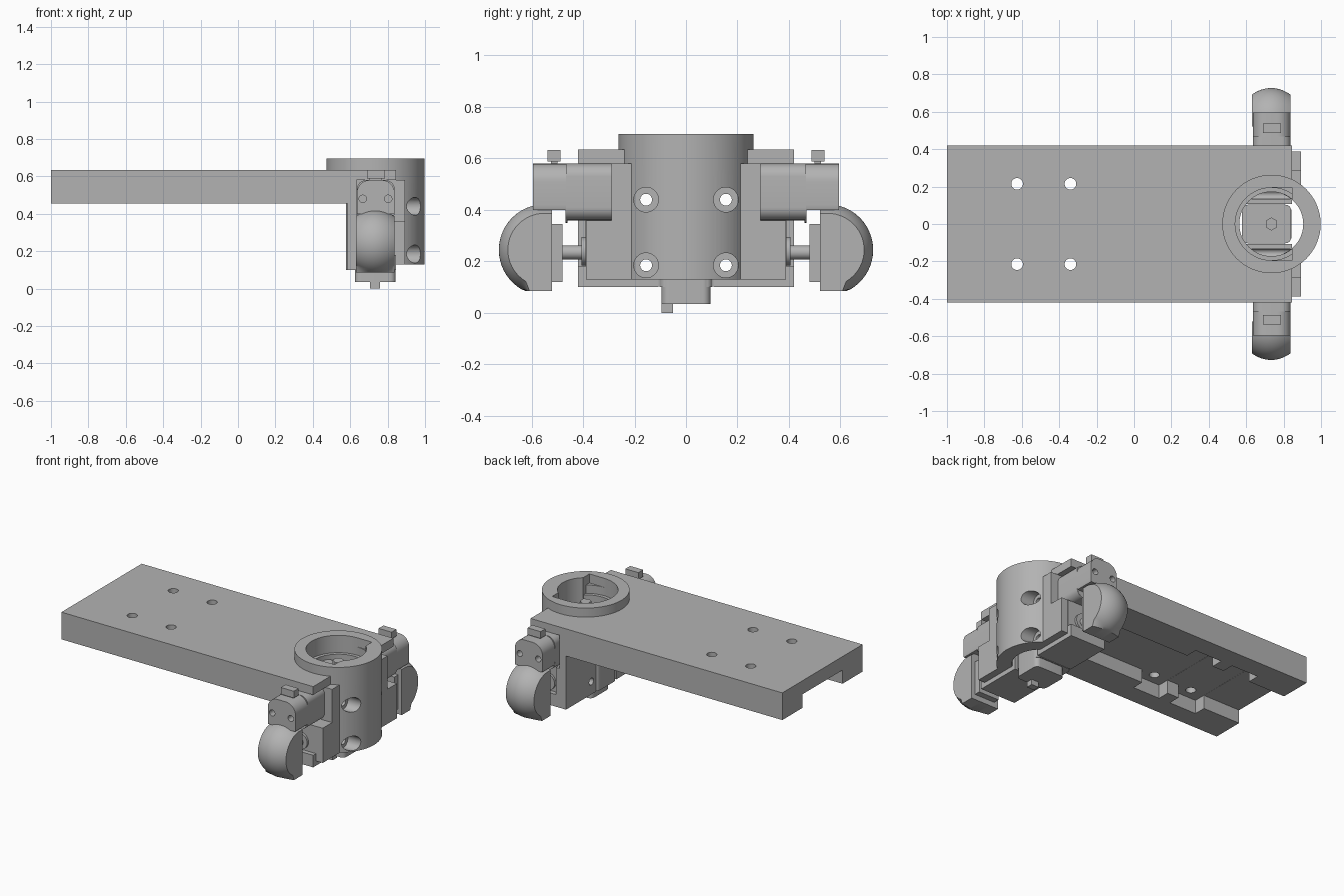
import bpy, bmesh, math
from mathutils import Matrix, Vector

cube = bpy.data.objects.get("Cube")
if cube:
    bpy.data.objects.remove(cube)

grey = bpy.data.materials.new("plain grey")
grey.use_nodes = True
GREY = (0.45, 0.45, 0.45, 1)
grey.diffuse_color = GREY
grey.node_tree.nodes["Principled BSDF"].inputs["Base Color"].default_value = GREY

AXIS_X = 0.735          # vertical axis of the column
parts = []


def finish(name, bm):
    bmesh.ops.recalc_face_normals(bm, faces=bm.faces)
    mesh = bpy.data.meshes.new(name)
    bm.to_mesh(mesh)
    bm.free()
    mesh.materials.append(grey)
    obj = bpy.data.objects.new(name, mesh)
    bpy.context.scene.collection.objects.link(obj)
    parts.append(obj)
    return obj


def box(name, x, y, z, radius=0, along=None):
    """Box from ranges; edges parallel to one axis can be rounded."""
    bm = bmesh.new()
    bmesh.ops.create_cube(bm, size=1)
    for v in bm.verts:
        for i, (a, b) in enumerate((x, y, z)):
            v.co[i] = (a + b) / 2 + v.co[i] * abs(b - a)
    if radius:
        edges = [e for e in bm.edges
                 if abs((e.verts[0].co - e.verts[1].co).normalized()[along]) > 0.9]
        bmesh.ops.bevel(bm, geom=edges, offset=radius, segments=8,
                        profile=0.5, affect='EDGES')
    return finish(name, bm)


def rod(name, start, end, radius, segments=32):
    a, b = Vector(start), Vector(end)
    bm = bmesh.new()
    turn = (b - a).to_track_quat('Z', 'Y').to_matrix().to_4x4()
    bmesh.ops.create_cone(bm, cap_ends=True, segments=segments, radius1=radius,
                          radius2=radius, depth=(b - a).length,
                          matrix=Matrix.Translation((a + b) / 2) @ turn)
    return finish(name, bm)


def cut(obj, cutters):
    """Subtract the cutters, bake the result and discard them."""
    for c in cutters:
        c.hide_render = True
        mod = obj.modifiers.new("cut", 'BOOLEAN')
        mod.operation, mod.solver, mod.object = 'DIFFERENCE', 'EXACT', c
    bpy.context.view_layer.update()
    graph = bpy.context.evaluated_depsgraph_get()
    mesh = bpy.data.meshes.new_from_object(obj.evaluated_get(graph))
    obj.modifiers.clear()
    obj.data = mesh
    for c in cutters:
        parts.remove(c)
        bpy.data.objects.remove(c)


def mirrored(s, a, b):
    return (s * a, s * b)


def bolt_holes():
    return [rod("bolt_cutter", (0.4, y, z), (1.2, y, z), 0.023)
            for y in (-0.155, 0.155) for z in (0.185, 0.44)]


# Mounting plate with the block hanging below its end: one side profile, extruded
bm = bmesh.new()
outline = [(-1, 0.635), (-1, 0.455), (0.585, 0.455), (0.585, 0.1), (0.845, 0.1), (0.845, 0.635)]
face = bm.faces.new([bm.verts.new((x, -0.42, z)) for x, z in outline])
swept = bmesh.ops.extrude_face_region(bm, geom=[face])["geom"]
bmesh.ops.translate(bm, vec=(0, 0.84, 0),
                    verts=[v for v in swept if isinstance(v, bmesh.types.BMVert)])
plate = finish("mounting_plate", bm)

cutters = bolt_holes()
cutters.append(box("channel", (-1.1, 0.584), (-0.21, 0.21), (0.4, 0.545)))
for x in (-0.34, -0.625):
    cutters.append(box("cross_slot", (x - 0.1, x + 0.1), (-0.29, 0.29), (0.39, 0.546)))
    for y in (-0.215, 0.215):
        cutters.append(rod("screw_hole", (x, y, 0.4), (x, y, 0.8), 0.031))
cutters.append(rod("plate_bore", (AXIS_X, 0, 0.45), (AXIS_X, 0, 0.8), 0.172, 64))
cutters.append(rod("plate_pocket", (AXIS_X, 0, 0.58), (AXIS_X, 0, 0.81), 0.194, 64))
cutters.append(box("insert_slot", (0.5, 0.9), (-0.106, 0.106), (0, 0.5)))
for s in (-1, 1):
    cutters.append(box("arm_pocket", (0.634, 1), mirrored(s, 0.29, 0.5), (0.36, 0.58)))
    cutters.append(box("axle_pocket", (0.66, 1.01), mirrored(s, 0.39, 0.51), (0.18, 0.37)))
cut(plate, cutters)

# Column: top ring and front half shell
column = rod("column", (AXIS_X, 0, 0.13), (AXIS_X, 0, 0.695), 0.263, 96)
cutters = [box("rear_cutter", (0.3, 0.8), (-0.4, 0.4), (0, 0.6)),
           rod("bore", (AXIS_X, 0, 0), (AXIS_X, 0, 0.9), 0.17, 64),
           box("square_pocket", (0.735, 0.845), (-0.195, 0.195), (0.5, 0.91))]
half = rod("half_pocket", (AXIS_X, 0, 0.5), (AXIS_X, 0, 0.92), 0.194, 64)
for v in half.data.vertices:
    v.co.x = min(v.co.x, AXIS_X + 0.02)
cutters.append(half)
cutters += bolt_holes()
for y in (-0.155, 0.155):
    for z in (0.185, 0.44):
        cutters.append(rod("counterbore", (0.88, y, z), (1.2, y, z), 0.048))
cut(column, cutters)

# Insert inside the column
box("insert_body", (0.577, 0.84), (-0.103, 0.103), (0.1, 0.55), 0.03, 2)
box("insert_foot", (0.625, 0.843), (-0.095, 0.095), (0.035, 0.2), 0.03, 2)
rod("insert_shaft", (AXIS_X, 0, 0.5), (AXIS_X, 0, 0.62), 0.035, 6)
box("locating_pin", (0.705, 0.76), (-0.095, -0.05), (0, 0.06))


def pad(name, s):
    """Barrel-shaped pad: rounded profile lofted across its width."""
    bm = bmesh.new()
    rings = []
    for i in range(17):
        u = i / 8 - 1
        r = 0.177 - 0.035 * u * u
        pts = [(0.52, 0.085)]
        for k in range(25):
            a = math.radians(-66 + 156 * k / 24)
            pts.append((0.55 + r * math.cos(a), max(0.085, 0.245 + r * math.sin(a))))
        pts[1] = (pts[1][0], 0.085)
        pts.append((0.52, 0.245 + r))
        rings.append([bm.verts.new((0.733 + 0.103 * u, s * y, z)) for y, z in pts])
    n = len(rings[0])
    for a, b in zip(rings, rings[1:]):
        for k in range(n):
            j = (k + 1) % n
            bm.faces.new((a[k], a[j], b[j], b[k]))
    bm.faces.new(rings[0])
    bm.faces.new(rings[-1])
    return finish(name, bm)


# Side assemblies, mirrored front and back
for s, side in ((-1, "front"), (1, "back")):
    box(side + "_flange", (0.8, 0.893), mirrored(s, 0.212, 0.29), (0.13, 0.58))
    box(side + "_lower_flange", (0.8, 0.893), mirrored(s, 0.29, 0.388), (0.13, 0.36))
    box(side + "_arm", (0.635, 0.838), mirrored(s, 0.28, 0.467), (0.36, 0.58), 0.05, 1)
    head = box(side + "_arm_head", (0.635, 0.838), mirrored(s, 0.46, 0.595),
               (0.35, 0.58), 0.07, 1)
    cut(head, [box("lower_cutter", (0.6, 0.9), mirrored(s, 0.468, 0.7), (0.3, 0.4))]
        + [rod("rivet_hole", (x, s * 0.52, 0.48), (x, s * 0.7, 0.48), 0.02)
           for x in (0.667, 0.803)])
    pad(side + "_pad", s)
    box(side + "_pad_hub", (0.66, 0.81), mirrored(s, 0.48, 0.53), (0.12, 0.345))
    rod(side + "_axle", (AXIS_X, s * 0.38, 0.235), (AXIS_X, s * 0.5, 0.235), 0.027)
    rod(side + "_axle_collar", (AXIS_X, s * 0.385, 0.24), (AXIS_X, s * 0.405, 0.24), 0.055)
    box(side + "_tab_stem", (0.70, 0.77), mirrored(s, 0.5, 0.525), (0.56, 0.6))
    box(side + "_tab", (0.69, 0.785), mirrored(s, 0.487, 0.537), (0.588, 0.633))

# Smooth curved surfaces, keep edges crisp
bpy.ops.object.select_all(action='DESELECT')
for obj in parts:
    obj.select_set(True)
bpy.context.view_layer.objects.active = plate
bpy.ops.object.shade_smooth_by_angle(angle=math.radians(30))
